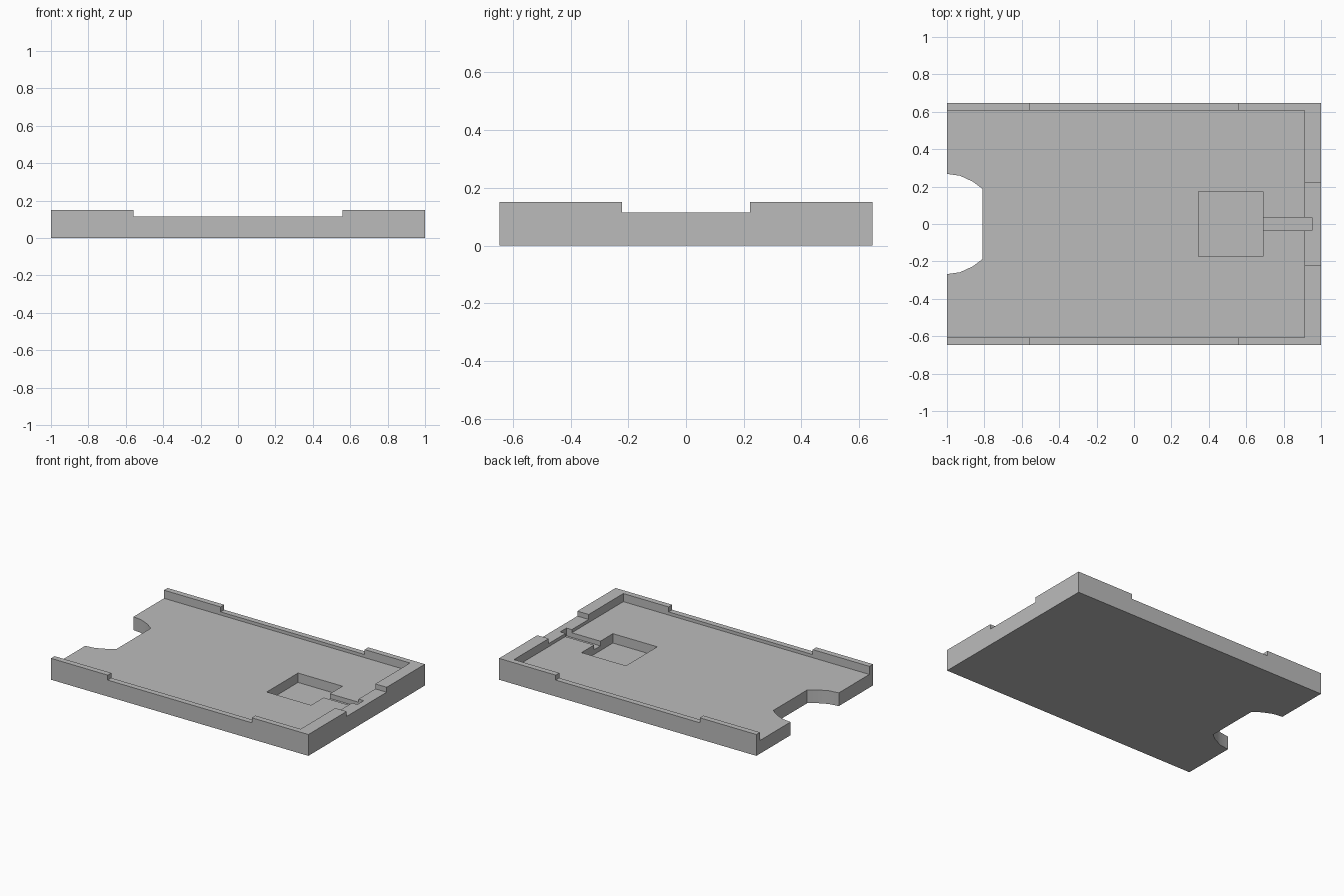
import bpy
import bmesh

cube = bpy.data.objects.get("Cube")
if cube:
    bpy.data.objects.remove(cube, do_unlink=True)

# Main dimensions
HALF_X, HALF_Y, HEIGHT = 1.0, 0.647, 0.15
FLOOR, NOTCH = 0.093, 0.115
ABOVE = 0.3

grey = bpy.data.materials.new("plain grey")
grey.use_nodes = True
grey.diffuse_color = (0.5, 0.5, 0.5, 1)
grey.node_tree.nodes["Principled BSDF"].inputs["Base Color"].default_value = grey.diffuse_color


def prism(name, outline, z0, z1):
    """Extrude a flat outline from z0 up to z1."""
    bm = bmesh.new()
    face = bm.faces.new([bm.verts.new((x, y, z0)) for x, y in outline])
    top = bmesh.ops.extrude_face_region(bm, geom=[face])["geom"]
    verts = [v for v in top if isinstance(v, bmesh.types.BMVert)]
    bmesh.ops.translate(bm, verts=verts, vec=(0, 0, z1 - z0))
    bmesh.ops.recalc_face_normals(bm, faces=bm.faces)
    mesh = bpy.data.meshes.new(name)
    bm.to_mesh(mesh)
    bm.free()
    mesh.materials.append(grey)
    obj = bpy.data.objects.new(name, mesh)
    bpy.context.collection.objects.link(obj)
    return obj


def box(name, x0, x1, y0, y1, z0, z1):
    return prism(name, [(x0, y0), (x1, y0), (x1, y1), (x0, y1)], z0, z1)


def carve(target, cutter):
    """Subtract the cutter from the target, then discard it."""
    mod = target.modifiers.new(cutter.name, "BOOLEAN")
    mod.operation = "DIFFERENCE"
    mod.solver = "EXACT"
    mod.object = cutter
    bpy.context.view_layer.objects.active = target
    bpy.ops.object.modifier_apply(modifier=mod.name)
    bpy.data.objects.remove(cutter, do_unlink=True)


# Solid block with the rounded thumb cutout in its open end
half = [(-HALF_X, 0.268), (-0.93, 0.258), (-0.861, 0.226), (-0.81, 0.188)]
cutout = half + [(x, -y) for x, y in reversed(half)]
corners = [(-HALF_X, -HALF_Y), (HALF_X, -HALF_Y), (HALF_X, HALF_Y), (-HALF_X, HALF_Y)]
tray = prism("tray", corners + cutout, 0, HEIGHT)

# Recess that leaves a rim on three sides
carve(tray, box("recess", -1.2, 0.912, -0.607, 0.607, FLOOR, ABOVE))

# Lowered stretches of the side rims and the end rim
carve(tray, box("side_notch", -0.56, 0.56, -1, 1, NOTCH, ABOVE))
carve(tray, box("end_notch", 0.85, 1.2, -0.222, 0.222, NOTCH, ABOVE))

# Square pocket and the narrow channel leading from it into the end rim
carve(tray, box("pocket", 0.345, 0.69, -0.174, 0.174, 0.027, ABOVE))
carve(tray, box("channel", 0.6, 0.953, -0.035, 0.035, 0.06, ABOVE))

bpy.ops.object.select_all(action="DESELECT")
tray.select_set(True)
bpy.context.view_layer.objects.active = tray
bpy.ops.object.shade_smooth_by_angle()
